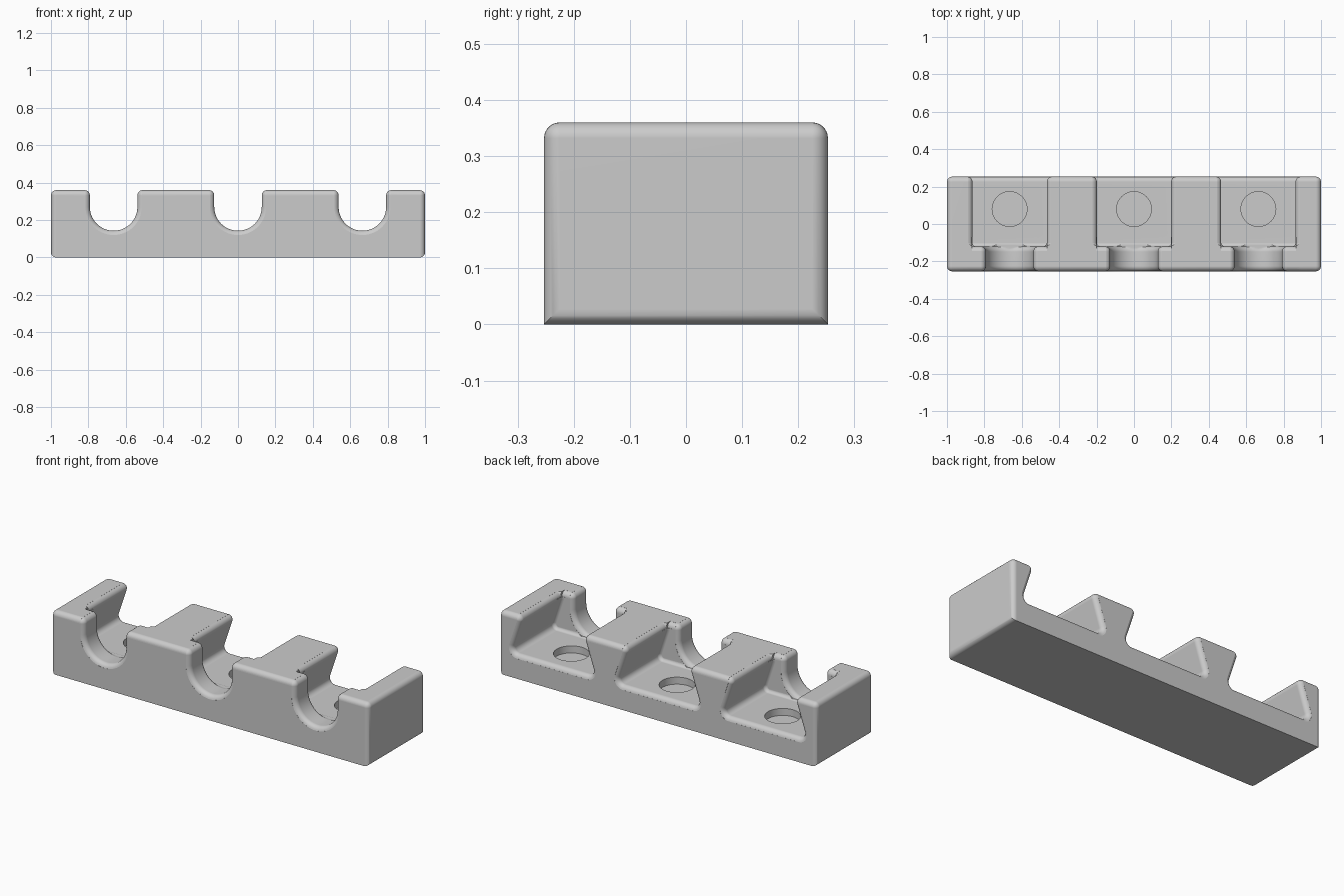
import bpy, bmesh
from math import sin, cos, pi, radians, atan

if "Cube" in bpy.data.objects:
    bpy.data.objects.remove(bpy.data.objects["Cube"])

# Main dimensions
L, W, H = 2.0, 0.506, 0.36
R = 0.028                 # edge rounding
FLOOR = 0.137             # pocket floor height
WALL_Y = -0.12            # inner face of the front wall
SPACING = 0.665
STOP = radians(80)        # roundings stop just short of tangency

grey = bpy.data.materials.new("plain grey")
grey.diffuse_color = (0.6, 0.6, 0.6, 1)
grey.use_nodes = True
grey.node_tree.nodes["Principled BSDF"].inputs["Base Color"].default_value = (0.6, 0.6, 0.6, 1)


def make_object(name, bm):
    bmesh.ops.recalc_face_normals(bm, faces=bm.faces)
    mesh = bpy.data.meshes.new(name)
    bm.to_mesh(mesh)
    bm.free()
    mesh.materials.append(grey)
    obj = bpy.data.objects.new(name, mesh)
    bpy.context.collection.objects.link(obj)
    return obj


def arc(cx, cz, r, a, b, n):
    return [(cx + r * cos(a + (b - a) * i / n), cz + r * sin(a + (b - a) * i / n))
            for i in range(n + 1)]


def loft(name, rings):
    """Skin a list of equal-length closed rings and cap both ends."""
    bm = bmesh.new()
    loops = [[bm.verts.new(p) for p in ring] for ring in rings]
    n = len(loops[0])
    for a, b in zip(loops, loops[1:]):
        for i in range(n):
            j = (i + 1) % n
            bm.faces.new((a[i], a[j], b[j], b[i]))
    bm.faces.new(loops[0])
    bm.faces.new(loops[-1])
    return make_object(name, bm)


def groove_section(half, bottom, fillet, slope, d):
    """Open-topped groove outline grown outward by d, with flared upper lips."""
    def wall_x(z):
        return half - (z - bottom) * slope
    s = atan(slope)
    cx = wall_x(bottom + fillet) - fillet / cos(s)
    lip_x = wall_x(H - R) + R / cos(s)
    side = arc(cx, bottom + fillet, fillet + d, -pi / 2, s, 14)
    side += arc(lip_x, H - R, R - d, pi + s, pi - STOP, 7)
    side.append((side[-1][0], H + 0.1))
    if cx < 1e-6:
        return [(-x, z) for x, z in reversed(side[1:])] + side
    return [(-x, z) for x, z in reversed(side)] + side


def rounding(r, n=6):
    """Pairs of (distance from the end face, growth) for a rounded end."""
    return [(r - r * sin(STOP * i / n), r - r * cos(STOP * i / n)) for i in range(n + 1)]


def pocket_cutter(x0):
    inner = [(WALL_Y + e, -g) for e, g in reversed(rounding(0.02))]
    outer = [(W / 2 - e, g) for e, g in rounding(R)]
    stations = inner + outer + [(W / 2 + 0.1, outer[-1][1])]
    return loft("pocket_cutter", [
        [(x0 + x, y, z) for x, z in groove_section(0.262, FLOOR, 0.03, 1 / 3, d)]
        for y, d in stations])


def slot_cutter(x0):
    front = [(-W / 2 + e, g) for e, g in reversed(rounding(R))]
    back = [(WALL_Y - e, g) for e, g in rounding(R)]
    stations = [(-W / 2 - 0.1, front[0][1])] + front + back + [(WALL_Y + 0.03, back[-1][1])]
    rings = []
    for y, d in stations:
        low = FLOOR + 0.003 if y > -0.19 else 0
        rings.append([(x0 + x, y, max(z, low))
                      for x, z in groove_section(0.127, 0.143, 0.127, 0, d)])
    return loft("slot_cutter", rings)


def wall_top_cutter(x0):
    edge = arc(WALL_Y - R, H - R, R, 0, STOP, 7)
    edge += [(edge[-1][0], H + 0.1), (WALL_Y + 0.05, H + 0.1), (WALL_Y + 0.05, H - R)]
    return loft("wall_top_cutter", [[(x0 + x, y, z) for y, z in edge] for x in (-0.2, 0.2)])


def hole_cutter(x0):
    circle = arc(x0, 0.08, 0.093, 0, 2 * pi, 48)[:-1]
    return loft("hole_cutter", [[(x, y, z) for x, y in circle] for z in (FLOOR - 0.04, FLOOR + 0.1)])


# Block with every edge rounded except the two long bottom ones
bm = bmesh.new()
bmesh.ops.create_cube(bm, size=1)
for v in bm.verts:
    v.co = (v.co.x * L, v.co.y * W, (v.co.z + 0.5) * H)


def is_long_bottom(e):
    a, b = e.verts
    return a.co.z + b.co.z < 0.01 and abs(a.co.x - b.co.x) > 1


bmesh.ops.bevel(bm, geom=[e for e in bm.edges if not is_long_bottom(e)], offset=R,
                offset_type='OFFSET', segments=7, profile=0.5, affect='EDGES')
holder = make_object("holder_block", bm)

# Cut the pockets, slots and blind holes
bpy.ops.object.select_all(action='DESELECT')
bpy.context.view_layer.objects.active = holder
holder.select_set(True)
for i in (-1, 0, 1):
    for build in (pocket_cutter, wall_top_cutter, slot_cutter, hole_cutter):
        cutter = build(i * SPACING)
        cutter.hide_render = True
        mod = holder.modifiers.new("cut", 'BOOLEAN')
        mod.operation = 'DIFFERENCE'
        mod.solver = 'EXACT'
        mod.object = cutter
        bpy.ops.object.modifier_apply(modifier=mod.name)
        bpy.data.objects.remove(cutter)

# Smooth roundings, crisp flats
bpy.ops.object.shade_smooth_by_angle(angle=radians(30))
weighted = holder.modifiers.new("flat_faces", 'WEIGHTED_NORMAL')
weighted.keep_sharp = True
